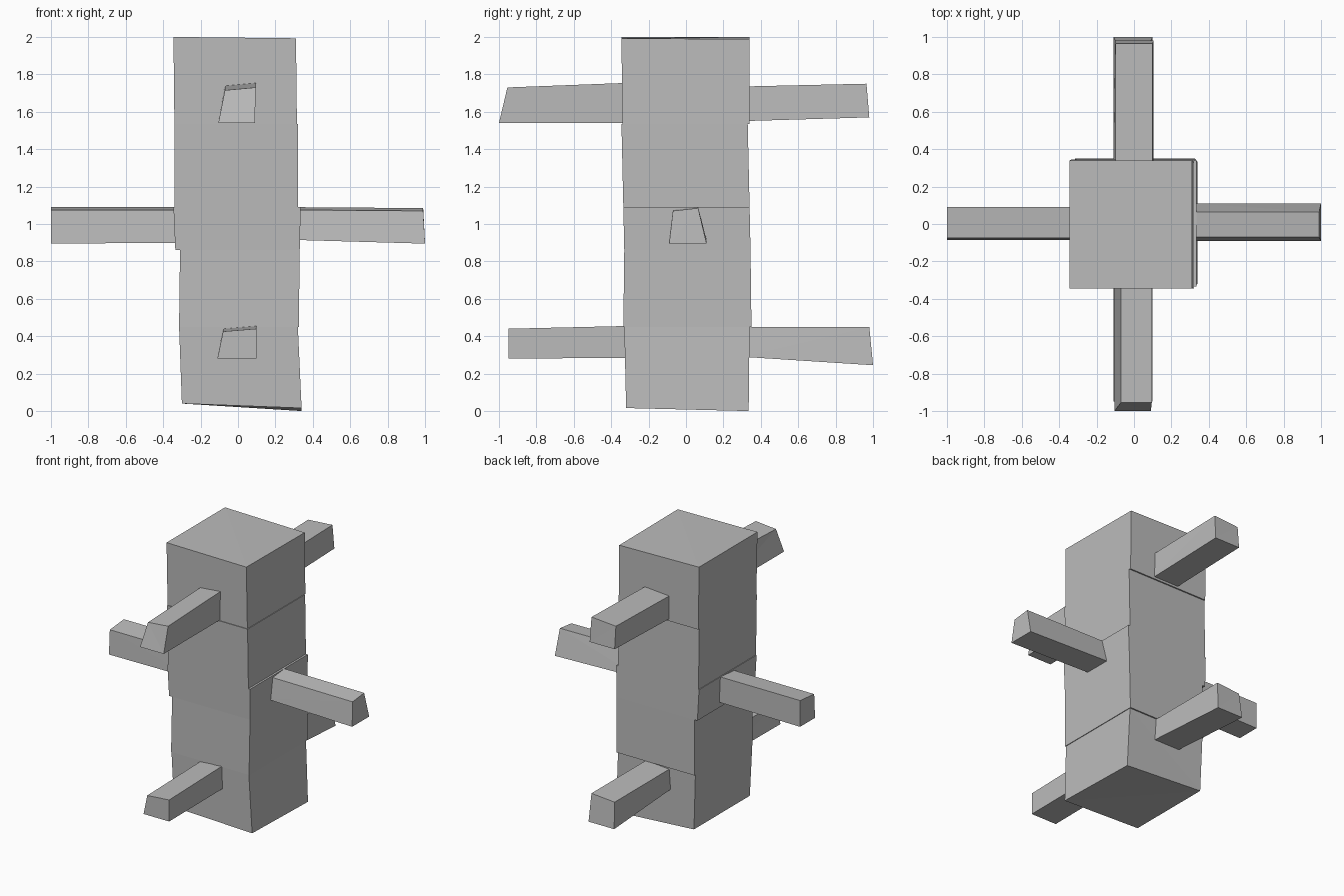
import bpy
import bmesh

# Remove the default cube only
cube = bpy.data.objects.get("Cube")
if cube:
    bpy.data.objects.remove(cube, do_unlink=True)

# Single plain material
GREY = (0.5, 0.5, 0.5, 1)
mat = bpy.data.materials.new("stone grey")
mat.use_nodes = True
mat.diffuse_color = GREY
mat.node_tree.nodes["Principled BSDF"].inputs["Base Color"].default_value = GREY


def loft(name, start, end):
    """Closed flat-shaded solid between two four-cornered rings."""
    bm = bmesh.new()
    a = [bm.verts.new(p) for p in start]
    b = [bm.verts.new(p) for p in end]
    bm.faces.new(a)
    bm.faces.new(b)
    for i in range(4):
        j = (i + 1) % 4
        bm.faces.new((a[i], a[j], b[j], b[i]))
    bmesh.ops.triangulate(bm, faces=bm.faces)
    bmesh.ops.recalc_face_normals(bm, faces=bm.faces)
    mesh = bpy.data.meshes.new(name)
    bm.to_mesh(mesh)
    bm.free()
    mesh.materials.append(mat)
    obj = bpy.data.objects.new(name, mesh)
    bpy.context.collection.objects.link(obj)


def ring(x0, x1, y0, y1, z, slope=0):
    """Horizontal ring whose height drops by slope towards +x."""
    return [(x0, y0, z), (x1, y0, z - slope * 0.6),
            (x1, y1, z - slope), (x0, y1, z)]


# Column of slightly uneven blocks: bottom ring, top ring
blocks = {
    "base_block": (ring(-.30, .34, -.32, .335, .04, .04),
                   ring(-.315, .32, -.33, .34, .45)),
    "lower_block": (ring(-.315, .325, -.335, .35, .45),
                    ring(-.31, .33, -.33, .345, .86)),
    "middle_block": (ring(-.335, .33, -.33, .345, .86),
                     ring(-.345, .335, -.335, .34, 1.09)),
    "upper_block": (ring(-.34, .32, -.335, .34, 1.09),
                    ring(-.34, .32, -.345, .33, 1.535)),
    "top_block": (ring(-.34, .315, -.34, .34, 1.535),
                  ring(-.345, .31, -.345, .34, 2.0, .012)),
}
for name, (low, high) in blocks.items():
    loft(name, low, high)


def peg(name, axis, root, tip, section, root_z, tip_z, slant=0):
    """Tapered peg; section is across-offsets for low and high edges,
    slant pulls the upper edge of the tip back towards the column."""
    l0, l1, h0, h1 = section

    def end(dist, zs, back):
        sign = 1 if dist > 0 else -1
        pts = [(dist, l0, zs[0]), (dist, l1, zs[0]),
               (dist - sign * back, h1, zs[1]),
               (dist - sign * back, h0, zs[1] - .015)]
        return pts if axis == "x" else [(c, d, z) for d, c, z in pts]

    loft(name, end(root, root_z, 0), end(tip, tip_z, slant))


# Pegs sticking out of each side
peg("front_upper_peg", "y", -.3, -1.0, (-.105, .09, -.07, .095),
    (1.54, 1.755), (1.54, 1.73), .045)
peg("front_lower_peg", "y", -.3, -.95, (-.11, .10, -.08, .10),
    (.285, .455), (.28, .44))
peg("back_upper_peg", "y", .3, .98, (-.10, .105, -.10, .10),
    (1.55, 1.735), (1.57, 1.75), .015)
peg("back_lower_peg", "y", .3, 1.0, (-.11, .10, -.10, .09),
    (.29, .45), (.245, .45), .02)
peg("left_peg", "x", .3, 1.0, (-.09, .11, -.07, .065),
    (.915, 1.09), (.895, 1.085), .01)
peg("right_peg", "x", -.3, -1.0, (-.085, .09, -.075, .09),
    (.90, 1.09), (.895, 1.09))
